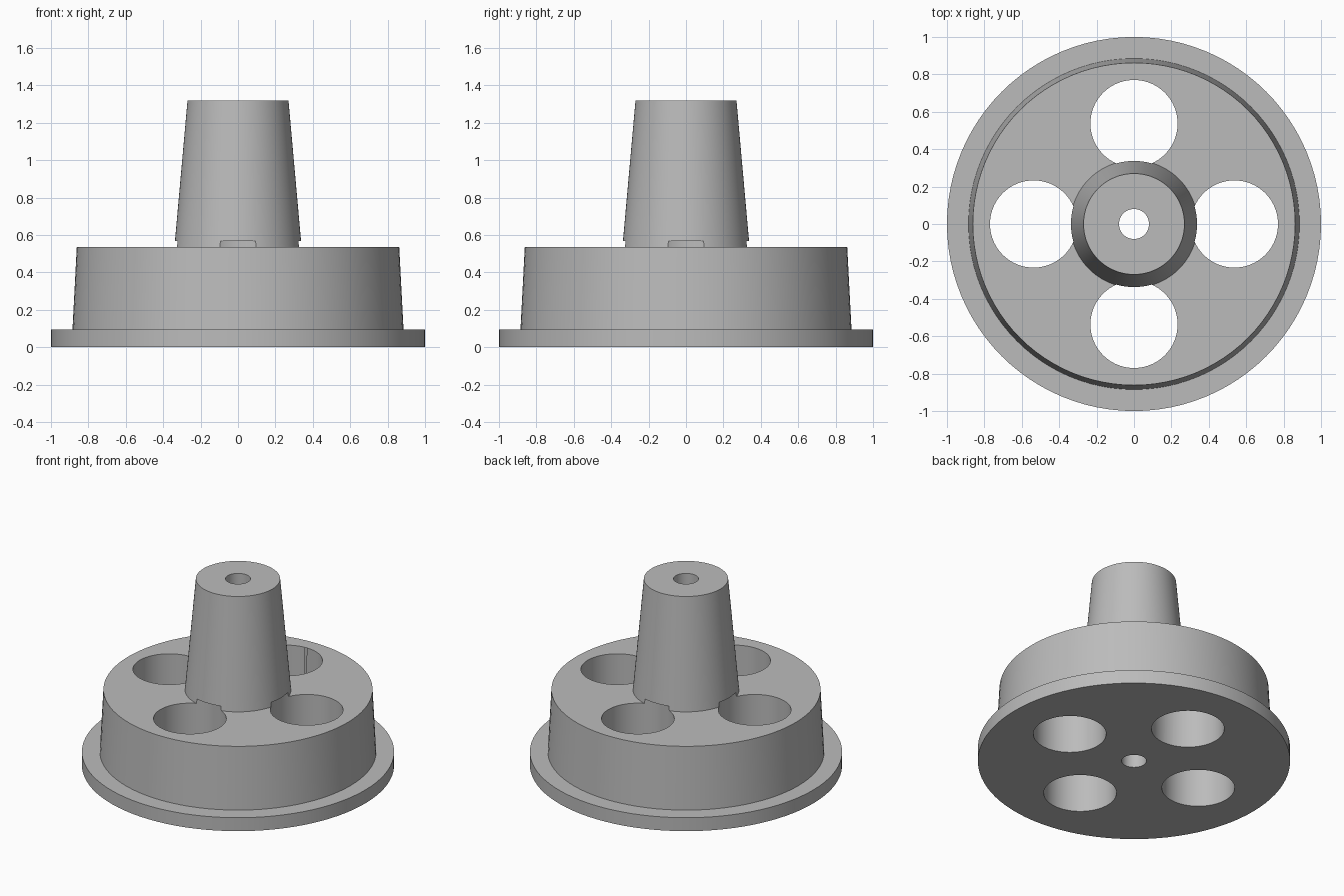
import bpy, bmesh, math

cube = bpy.data.objects.get("Cube")
if cube:
    bpy.data.objects.remove(cube, do_unlink=True)

SEGMENTS = 96
BORE = 0.08

# Plain grey
grey = bpy.data.materials.new("plain_grey")
grey.use_nodes = True
colour = (0.50, 0.50, 0.50, 1)
grey.diffuse_color = colour
grey.node_tree.nodes["Principled BSDF"].inputs["Base Color"].default_value = colour

# Flange, tapered drum, tapered hub and bore turned as one solid
profile = [(BORE, 0), (1, 0), (1, 0.095), (0.885, 0.095), (0.862, 0.535),
           (0.34, 0.535), (0.27, 1.318), (BORE, 1.318)]
bm = bmesh.new()
verts = [bm.verts.new((r, 0, z)) for r, z in profile]
edges = [bm.edges.new((v, verts[(i + 1) % len(verts)])) for i, v in enumerate(verts)]
bmesh.ops.spin(bm, geom=verts + edges, cent=(0, 0, 0), axis=(0, 0, 1),
               angle=math.tau, steps=SEGMENTS, use_merge=True)
bmesh.ops.remove_doubles(bm, verts=bm.verts, dist=0.0001)
bmesh.ops.recalc_face_normals(bm, faces=bm.faces)
mesh = bpy.data.meshes.new("flanged_wheel")
bm.to_mesh(mesh)
bm.free()
mesh.materials.append(grey)
wheel = bpy.data.objects.new("flanged_wheel", mesh)
bpy.context.collection.objects.link(wheel)

# Four round holes, which also notch the foot of the hub
for i in range(4):
    a = i * math.pi / 2
    bpy.ops.mesh.primitive_cylinder_add(
        vertices=SEGMENTS, radius=0.233, depth=0.667,
        location=(0.537 * math.cos(a), 0.537 * math.sin(a), 0.233))
    cutter = bpy.context.object
    cutter.name = f"hole_cutter_{i + 1}"
    cutter.data.materials.append(grey)
    cutter.hide_render = True
    bpy.context.view_layer.objects.active = wheel
    cut = wheel.modifiers.new("hole", "BOOLEAN")
    cut.operation = "DIFFERENCE"
    cut.solver = "EXACT"
    cut.object = cutter
    bpy.ops.object.modifier_apply(modifier=cut.name)
    bpy.data.objects.remove(cutter, do_unlink=True)

# Smooth walls with crisp rims
bpy.ops.object.select_all(action="DESELECT")
wheel.select_set(True)
bpy.context.view_layer.objects.active = wheel
bpy.ops.object.shade_smooth_by_angle(angle=math.radians(30))
